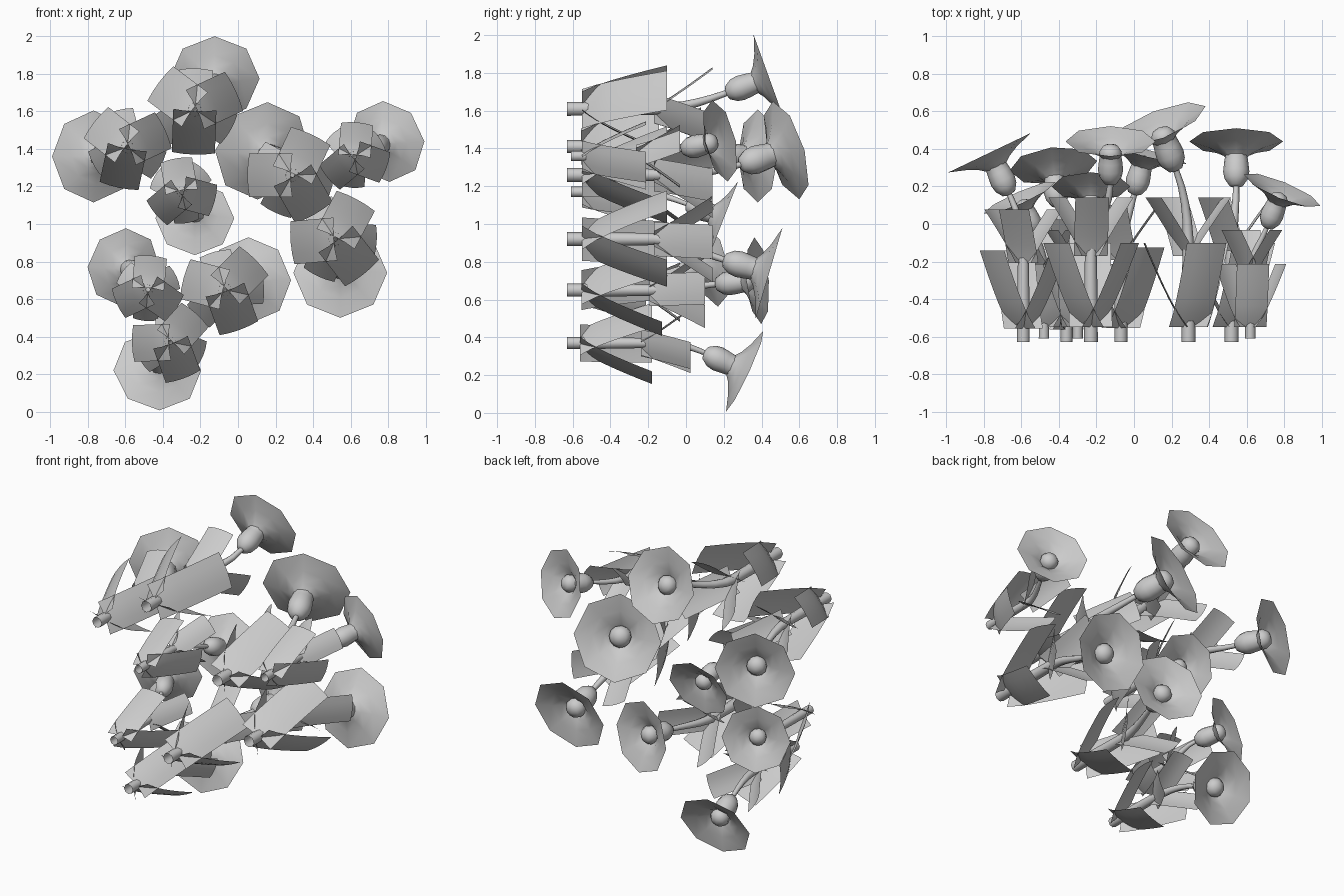
import bpy, bmesh, math
from mathutils import Vector

cube = bpy.data.objects.get("Cube")
if cube:
    bpy.data.objects.remove(cube, do_unlink=True)

grey = bpy.data.materials.new("plain_grey")
grey.use_nodes = True
colour = (0.6, 0.6, 0.6, 1)
grey.diffuse_color = colour
grey.node_tree.nodes["Principled BSDF"].inputs["Base Color"].default_value = colour


def finish(bm, name, angle):
    bmesh.ops.remove_doubles(bm, verts=bm.verts, dist=0.0005)
    bmesh.ops.recalc_face_normals(bm, faces=bm.faces)
    mesh = bpy.data.meshes.new(name)
    bm.to_mesh(mesh)
    bm.free()
    ob = bpy.data.objects.new(name, mesh)
    bpy.context.collection.objects.link(ob)
    mesh.materials.append(grey)
    bpy.ops.object.select_all(action='DESELECT')
    ob.select_set(True)
    bpy.context.view_layer.objects.active = ob
    bpy.ops.object.shade_smooth_by_angle(angle=math.radians(angle))


def skin(bm, rows, closed):
    """Join rows of points with quads."""
    grid = [[bm.verts.new(p) for p in row] for row in rows]
    n = len(grid[0])
    for a, b in zip(grid, grid[1:]):
        for i in range(n if closed else n - 1):
            j = (i + 1) % n
            bm.faces.new((a[i], a[j], b[j], b[i]))


def ring(centre, axis, radius, sides):
    u = axis.cross(Vector((0, 0, 1))).normalized()
    v = axis.cross(u)
    turns = [math.tau * i / sides for i in range(sides)]
    return [centre + radius * (math.cos(a) * u + math.sin(a) * v) for a in turns]


def lathe(name, centre, axis, size, profile, sides):
    bm = bmesh.new()
    skin(bm, [ring(centre + axis * t * size, axis, max(r * size, 0.00001), sides)
              for r, t in profile], True)
    finish(bm, name, 60)


def stem(name, base, knee, end, axis, s):
    """Thick straight open tube that bends and thins toward the flower."""
    bm = bmesh.new()
    path = [(base, 0.037), (base.lerp(knee, 0.5), 0.036), (knee, 0.032)]
    pull = (end - knee).length * 0.35
    c1, c2 = knee + Vector((0, pull, 0)), end - axis * pull
    for i in range(1, 6):
        t = i / 5
        u = 1 - t
        p = u**3 * knee + 3 * u * u * t * c1 + 3 * u * t * t * c2 + t**3 * end
        path.append((p, 0.031 - 0.015 * t))
    rows = []
    for i, (p, r) in enumerate(path):
        ahead = path[min(i + 1, len(path) - 1)][0] - path[max(i - 1, 0)][0]
        rows.append(ring(p, ahead.normalized(), r * s, 8))
    skin(bm, rows, True)
    finish(bm, name, 50)


def leaf(name, root, degrees, length, reach, width, bend):
    """Rectangular blade rising along the stem and leaning outward."""
    a = math.radians(degrees)
    out = Vector((math.cos(a), 0, math.sin(a)))
    side = Vector((-math.sin(a), 0, math.cos(a)))
    bm = bmesh.new()
    rows = []
    for i in range(7):
        t = i / 6
        mid = root + Vector((0, length * t, 0)) + out * (0.01 + reach * t**bend)
        rows.append([mid + side * width * k / 2 - out * 0.01 * k * k for k in (-1, -0.5, 0, 0.5, 1)])
    skin(bm, rows, False)
    finish(bm, name, 60)


BULB = [(0, -1.03), (.15, -.98), (.25, -.83), (.28, -.67), (.26, -.48),
        (.24, -.34), (.25, -.24), (.17, -.12), (0, -.06)]
DISH = [(.22, -.36), (.36, -.25), (.6, -.13), (1, 0)]

# stem foot (x, z), dish centre, facing, dish radius, scale, lower and upper leaf angles
FLOWERS = [
    ((-.23, 1.61), (-.125, .44, 1.775), (0, .94, .34), .24, 1, (25, 143, 268), (88, 330, 212)),
    ((-.59, 1.41), (-.77, .38, 1.36), (-.43, .9, 0), .245, .92, (25, 142, 258), (105, 330, 210)),
    ((.29, 1.26), (.13, .53, 1.39), (-.35, .9, .28), .27, 1, (65, 180, 300), (152, 345, 245)),
    ((.62, 1.36), (.79, .18, 1.44), (.37, .9, .2), .22, .75, (85, 340, 220), (130, 30, 265)),
    ((-.3, 1.17), (-.23, .2, 1.03), (0, .9, -.35), .21, .75, (100, 220, 345), (150, 45, 280)),
    ((.52, .92), (.545, .44, .74), (0, .95, -.28), .25, 1, (62, 185, 308), (118, 356, 245)),
    ((-.48, .65), (-.61, .14, .77), (-.4, .9, .15), .21, .75, (85, 205, 325), (145, 25, 265)),
    ((-.07, .65), (.06, .38, .7), (.25, .95, .08), .23, .95, (45, 165, 290), (105, 3, 225)),
    ((-.36, .37), (-.43, .31, .22), (-.1, .9, -.42), .235, .85, (48, 182, 290), (92, 338, 212)),
]

for n, (foot, dish, facing, size, s, lower, upper) in enumerate(FLOWERS, 1):
    axis = Vector(facing).normalized()
    dish = Vector(dish)
    base = Vector((foot[0], -.61 - .02 * (s > .8), foot[1]))
    knee = base + Vector((0, .46 * s, 0))
    lathe(f"flower_{n}_bulb", dish, axis, size, BULB, 12)
    lathe(f"flower_{n}_dish", dish, axis, size, DISH, 8)
    stem(f"flower_{n}_stem", base, knee, dish - axis * size, axis, s)
    # two whorls of three leaves, the upper one smaller and turned between
    low = base + Vector((0, .08 * s, 0))
    for k in range(3):
        leaf(f"flower_{n}_lower_leaf_{k + 1}", low, lower[k],
             .45 * s, .23 * s, .23 * s, .8)
        leaf(f"flower_{n}_upper_leaf_{k + 1}", knee, upper[k],
             .31 * s, .21 * s, .18 * s, 1.1)
